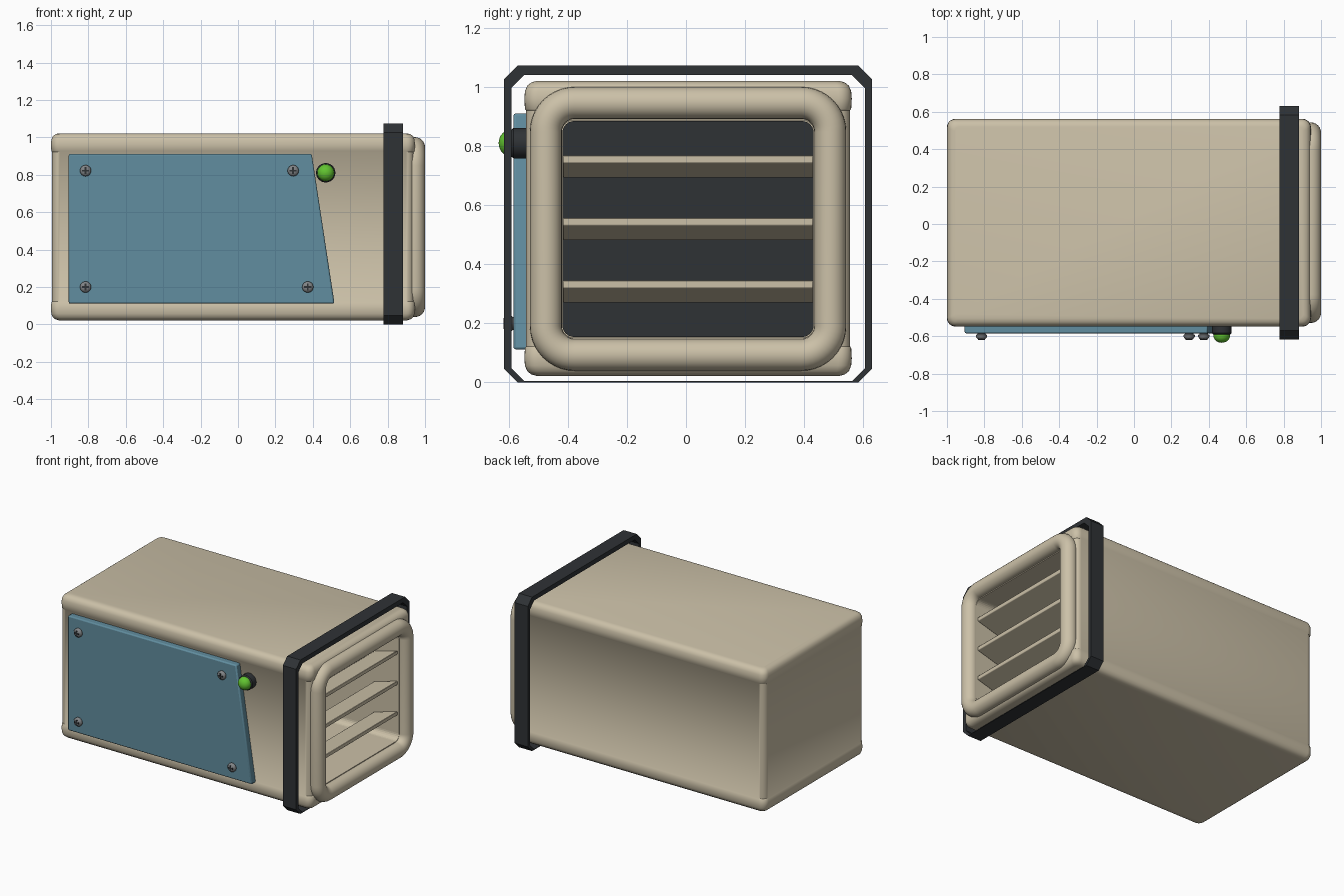
import bpy, bmesh, math

if "Cube" in bpy.data.objects:
    bpy.data.objects.remove(bpy.data.objects["Cube"])


def material(name, rgb):
    m = bpy.data.materials.new(name)
    m.diffuse_color = (*rgb, 1)
    m.use_nodes = True
    m.node_tree.nodes["Principled BSDF"].inputs["Base Color"].default_value = m.diffuse_color
    return m


BEIGE = material("beige", (0.60, 0.53, 0.39))
BLUE = material("blue", (0.12, 0.27, 0.35))
DARK = material("dark", (0.028, 0.032, 0.036))
STEEL = material("steel", (0.22, 0.23, 0.24))
GREEN = material("green", (0.12, 0.55, 0.03))
CY = 0.007  # centre of the casing across y


def finish(bm, name, mat, angle=40):
    bmesh.ops.remove_doubles(bm, verts=bm.verts, dist=1e-5)
    bmesh.ops.recalc_face_normals(bm, faces=bm.faces)
    me = bpy.data.meshes.new(name)
    bm.to_mesh(me)
    bm.free()
    ob = bpy.data.objects.new(name, me)
    bpy.context.collection.objects.link(ob)
    me.materials.append(mat)
    bpy.ops.object.select_all(action='DESELECT')
    ob.select_set(True)
    bpy.context.view_layer.objects.active = ob
    if angle:
        bpy.ops.object.shade_smooth_by_angle(angle=math.radians(angle))
    return ob


def rounded(hw, hh, r, seg=6):
    """Rounded rectangle outline; seg=1 gives a chamfered one."""
    pts = []
    for k, (sx, sy) in enumerate([(1, 1), (-1, 1), (-1, -1), (1, -1)]):
        for i in range(seg + 1):
            a = math.pi / 2 * (k + i / seg)
            pts.append((sx * (hw - r) + r * math.cos(a), sy * (hh - r) + r * math.sin(a)))
    return pts


def loft(name, loops, mat, closed=False, angle=40):
    """Skin a list of equal-length 3D loops, capped unless closed."""
    bm = bmesh.new()
    rows = [[bm.verts.new(p) for p in loop] for loop in loops]
    n = len(rows[0])
    for a, b in zip(rows, rows[1:] + (rows[:1] if closed else [])):
        for i in range(n):
            j = (i + 1) % n
            bm.faces.new((a[i], a[j], b[j], b[i]))
    if not closed:
        bm.faces.new(rows[0])
        bm.faces.new(rows[-1])
    return finish(bm, name, mat, angle)


def yz_loop(x, cz, hy, hz, r, seg=6):
    return [(x, CY + u, cz + v) for u, v in rounded(hy, hz, r, seg)]


def turned(name, cx, cz, profile, mat):
    """Round part on the front face from (y, radius) pairs."""
    return loft(name, [[(cx + u, y, cz + v) for u, v in rounded(r, r, r)]
                       for y, r in profile], mat)


def bevel(ob, width, segments=2):
    m = ob.modifiers.new("bevel", 'BEVEL')
    m.width, m.segments = width, segments


# Casing: stacked rounded sections, with slightly swollen top and bottom rims
half_profile = [(0.5, 0.042), (0.495, 0.024), (0.484, 0.010), (0.465, 0.002),
                (0.44, 0.0), (0.405, 0.002), (0.40, 0.006)]
sections = [(0.522 - d, s) for d, s in half_profile] + \
           [(0.522 + d, s) for d, s in reversed(half_profile)]
casing = loft("casing", [[(-0.027 + u, CY + v, z) for u, v in
                          rounded(0.973 - s, 0.555 - s, 0.045 - 0.5 * s)]
                         for z, s in sections], BEIGE)

# Vent cavity cut into the right end
cutter = loft("vent_cutter", [yz_loop(x, 0.52, 0.428, 0.368, 0.04) for x in (0.2, 1.1)], BEIGE, angle=0)
cutter.hide_render = True
cutter.hide_set(True)
cut = casing.modifiers.new("cavity", 'BOOLEAN')
cut.operation, cut.object, cut.solver = 'DIFFERENCE', cutter, 'EXACT'

# Dark plate at the back of the cavity
loft("vent_back", [yz_loop(x, 0.52, 0.426, 0.366, 0.04) for x in (0.195, 0.215)], DARK)

# Round tube frame around the vent
R = 0.054
loft("vent_frame", [yz_loop(0.946 + R * math.sin(t), 0.5205, 0.482 + R * math.cos(t),
                            0.427 + R * math.cos(t), 0.098 + R * math.cos(t), 10)
                    for t in (2 * math.pi * i / 24 for i in range(24))], BEIGE, closed=True)

# Sloping vent slats
for i in range(3):
    z = 0.347 + 0.212 * i
    prof = [(0.93, z), (0.93, z - 0.027), (0.75, z - 0.078), (0.75, z - 0.051)]
    slat = loft(f"vent_slat_{i + 1}", [[(x, CY + s * 0.424, h) for x, h in prof] for s in (-1, 1)], BEIGE)
    bevel(slat, 0.004)

# Chamfered strap standing off around the casing
X0, X1 = 0.779, 0.881


def outer(x):
    return yz_loop(x, 0.537, 0.624, 0.537, 0.047, 1)


def inner(x):
    return yz_loop(x, 0.523, 0.599, 0.519, 0.044, 1)


def chamfer(loop_fn, x):
    return loop_fn(x)


loft("strap", [chamfer(outer, X0), chamfer(outer, X1), chamfer(inner, X1), chamfer(inner, X0)],
     DARK, closed=True, angle=0)

# Blue access panel with a slanted right edge
outline = [(-0.905, 0.112), (0.516, 0.112), (0.394, 0.912), (-0.905, 0.912)]
panel = loft("side_panel", [[(x, y, z) for x, z in outline] for y in (-0.535, -0.585)], BLUE)
bevel(panel, 0.008)

# Panel screws with cross slots
for i, (x, z) in enumerate([(-0.815, 0.822), (0.295, 0.822), (-0.815, 0.2), (0.373, 0.2)]):
    turned(f"screw_{i + 1}", x, z, [(-0.575, 0.02), (-0.588, 0.022), (-0.594, 0.03), (-0.604, 0.03),
                                    (-0.613, 0.023), (-0.617, 0.012)], STEEL)
    for tag, w, h in (("a", 0.019, 0.005), ("b", 0.005, 0.019)):
        loft(f"screw_slot_{i + 1}{tag}", [[(x + u, y, z + v) for u, v in
                                           ((w, h), (-w, h), (-w, -h), (w, -h))]
                                          for y in (-0.605, -0.619)], DARK)

# Indicator lamp: dark collar and green dome
turned("lamp_collar", 0.469, 0.811, [(-0.535, 0.052), (-0.584, 0.052), (-0.591, 0.046)], DARK)
turned("lamp_dome", 0.469, 0.811,
       [(-0.58, 0.045)] + [(-0.595 - 0.04 * math.sin(t), 0.045 * math.cos(t))
                           for t in (math.pi / 2 * i / 8.1 for i in range(9))], GREEN)
